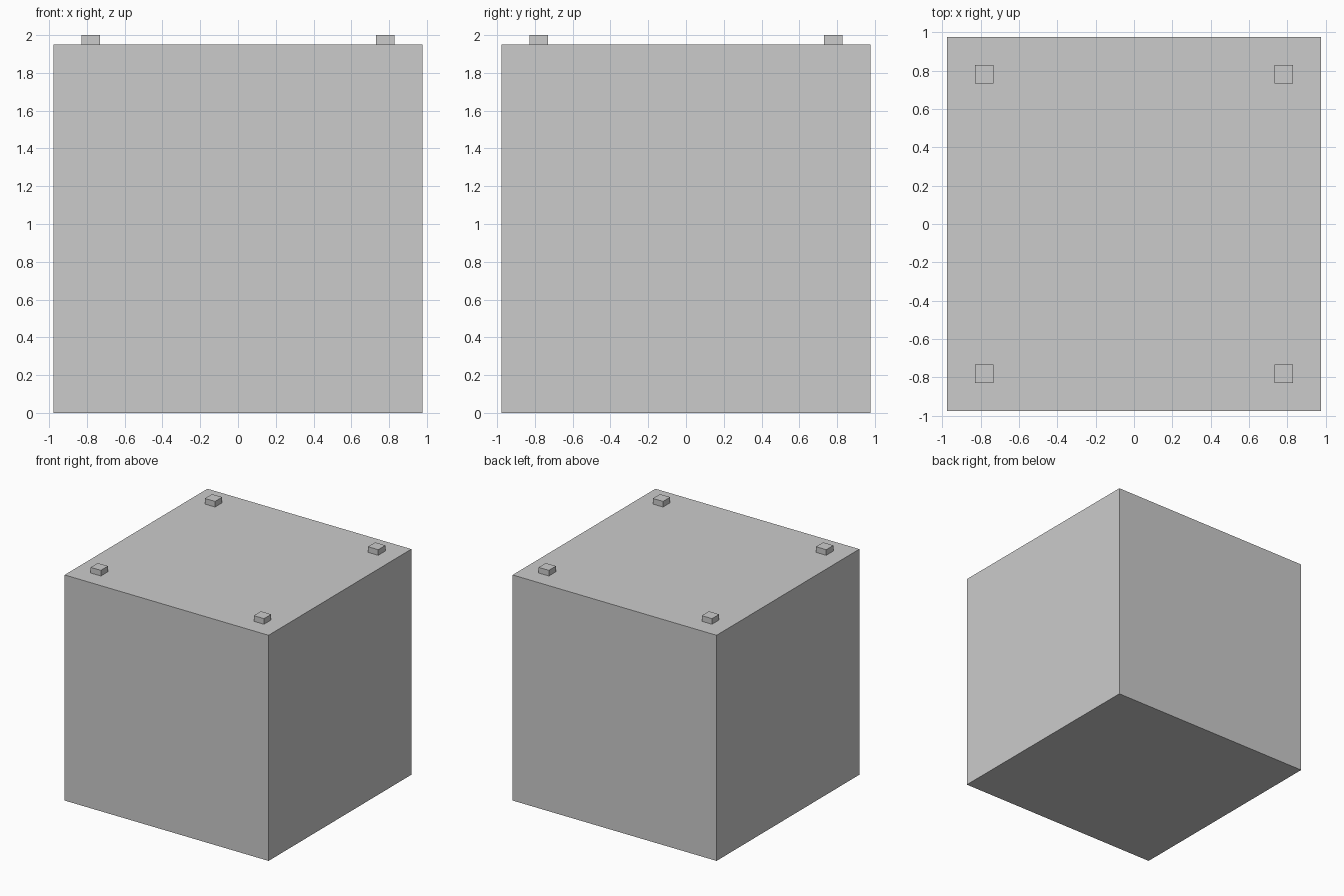
import bpy

if "Cube" in bpy.data.objects:
    bpy.data.objects.remove(bpy.data.objects["Cube"])

U = 2 / 20.5  # peg width; the block is 20 of these on each side


def box(name, centre, size):
    bpy.ops.mesh.primitive_cube_add(size=1, location=centre)
    obj = bpy.context.object
    obj.name = name
    obj.scale = size
    bpy.ops.object.transform_apply(location=False, rotation=False, scale=True)
    return obj


# Main block
box("block", (0, 0, 10 * U), (20 * U, 20 * U, 20 * U))

# Four small pegs near the top corners
for sx, side in ((-1, "left"), (1, "right")):
    for sy, end in ((-1, "front"), (1, "back")):
        box(f"peg_{end}_{side}", (sx * 8 * U, sy * 8 * U, 20.25 * U), (U, U, U / 2))
